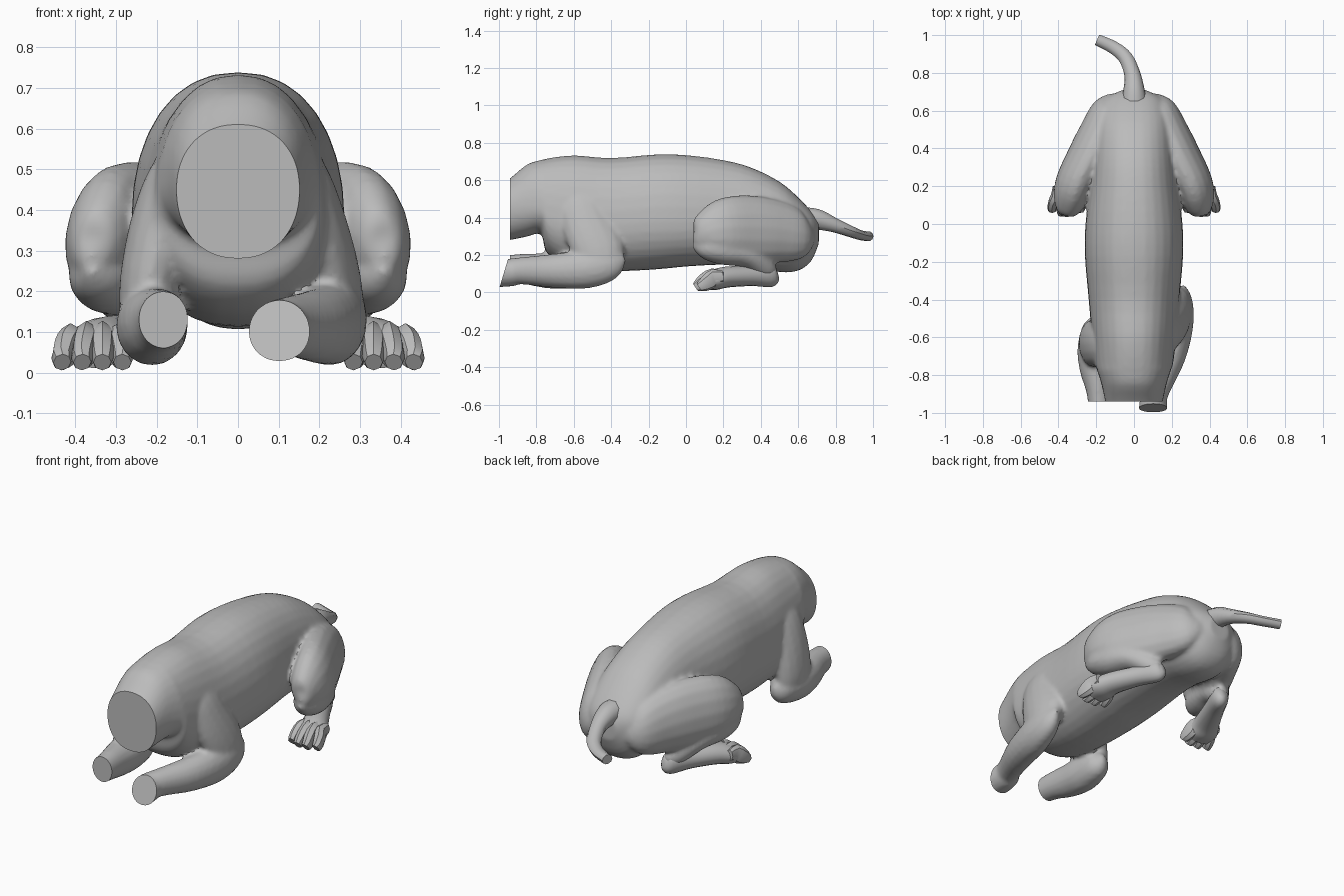
import bpy, bmesh, math
from mathutils import Vector

cube = bpy.data.objects.get("Cube")
if cube:
    bpy.data.objects.remove(cube, do_unlink=True)

GREY = (0.5, 0.5, 0.5, 1)
grey = bpy.data.materials.new("plain_grey")
grey.diffuse_color = GREY
grey.use_nodes = True
grey.node_tree.nodes["Principled BSDF"].inputs["Base Color"].default_value = GREY


def smooth_stations(stations, steps):
    """Catmull-Rom interpolation of rows of numbers."""
    s = [Vector(r) for r in stations]
    out = []
    for i in range(len(s) - 1):
        a, b, c, d = s[max(i - 1, 0)], s[i], s[i + 1], s[min(i + 2, len(s) - 1)]
        for k in range(steps):
            t = k / steps
            out.append(0.5 * (2 * b + (c - a) * t + (2 * a - 5 * b + 4 * c - d) * t * t
                              + (3 * b - a - 3 * c + d) * t ** 3))
    return out + [s[-1]]


def select_only(objects):
    bpy.ops.object.select_all(action='DESELECT')
    for ob in objects:
        ob.select_set(True)
    bpy.context.view_layer.objects.active = objects[0]


def skin(name, rings):
    """Bridge rings of points into a closed, smooth shaded object."""
    bm = bmesh.new()
    loops = [[bm.verts.new(p) for p in ring] for ring in rings]
    n = len(loops[0])
    for a, b in zip(loops, loops[1:]):
        for i in range(n):
            j = (i + 1) % n
            bm.faces.new((a[i], a[j], b[j], b[i]))
    bm.faces.new(loops[0][::-1])
    bm.faces.new(loops[-1])
    bmesh.ops.recalc_face_normals(bm, faces=bm.faces)
    mesh = bpy.data.meshes.new(name)
    bm.to_mesh(mesh)
    bm.free()
    mesh.materials.append(grey)
    ob = bpy.data.objects.new(name, mesh)
    bpy.context.collection.objects.link(ob)
    select_only([ob])
    bpy.ops.object.shade_smooth_by_angle(angle=math.radians(40))
    return ob


def tube(name, stations, up=(0, 0, 1), sides=16, steps=4, mirror=1):
    """Limb through rows of x, y, z, sideways radius, upward radius."""
    st = smooth_stations([(r[0] * mirror,) + tuple(r[1:]) for r in stations], steps)
    up = Vector((up[0] * mirror, up[1], up[2]))
    pts = [Vector(s[:3]) for s in st]
    rings = []
    for i, s in enumerate(st):
        t = (pts[min(i + 1, len(pts) - 1)] - pts[max(i - 1, 0)]).normalized()
        side = t.cross(up).normalized()
        top = side.cross(t)
        ra, rb = max(s[3], 0.004), max(s[4], 0.004)
        rings.append([pts[i] + side * ra * math.cos(a) + top * rb * math.sin(a)
                      for a in (2 * math.pi * k / sides for k in range(sides))])
    return skin(name, rings)


# Torso and neck: y, half width, widest height, bottom, top
torso = [
    (-0.99, 0.140, 0.45, 0.275, 0.580), (-0.94, 0.152, 0.45, 0.280, 0.610),
    (-0.85, 0.172, 0.46, 0.298, 0.684), (-0.775, 0.195, 0.45, 0.312, 0.708),
    (-0.75, 0.205, 0.41, 0.220, 0.714), (-0.68, 0.215, 0.38, 0.160, 0.726),
    (-0.58, 0.225, 0.36, 0.130, 0.732), (-0.40, 0.240, 0.36, 0.113, 0.718),
    (-0.17, 0.260, 0.38, 0.122, 0.737), (0.00, 0.257, 0.38, 0.138, 0.734),
    (0.20, 0.232, 0.38, 0.148, 0.707), (0.35, 0.217, 0.38, 0.138, 0.667),
    (0.50, 0.205, 0.36, 0.108, 0.592), (0.60, 0.185, 0.33, 0.116, 0.508),
    (0.67, 0.140, 0.33, 0.168, 0.433), (0.710, 0.060, 0.32, 0.260, 0.380),
]
rings = []
for y, w, mid, low, high in smooth_stations(torso, 3):
    ring = []
    for k in range(32):
        a = 2 * math.pi * k / 32
        c, s = math.cos(a), math.sin(a)
        ring.append((w * math.copysign(abs(c) ** 0.88, c), y,
                     mid + math.copysign(abs(s) ** 0.95, s) * ((high - mid) if s > 0 else (mid - low))))
    rings.append(ring)
parts = [skin("body", rings)]

# Left front leg, reaching forward
parts += [
    tube("left_upper_arm", [(0.10, -0.60, 0.59, 0.01, 0.01), (0.145, -0.57, 0.50, 0.065, 0.12),
                            (0.185, -0.53, 0.37, 0.080, 0.140), (0.232, -0.465, 0.22, 0.072, 0.138),
                            (0.25, -0.47, 0.11, 0.055, 0.10), (0.25, -0.48, 0.04, 0.01, 0.02)],
         up=(0, 1, 0)),
    tube("left_forearm", [(0.26, -0.33, 0.19, 0.01, 0.02), (0.253, -0.40, 0.155, 0.057, 0.085),
                          (0.235, -0.53, 0.125, 0.080, 0.104), (0.195, -0.70, 0.115, 0.079, 0.092),
                          (0.125, -0.88, 0.115, 0.064, 0.073), (0.103, -0.94, 0.106, 0.074, 0.075),
                          (0.103, -1.04, 0.098, 0.080, 0.073)]),
]

# Right front leg, tucked further under the chest
parts += [
    tube("right_upper_arm", [(-0.10, -0.64, 0.59, 0.01, 0.01), (-0.145, -0.63, 0.50, 0.063, 0.11),
                             (-0.185, -0.63, 0.37, 0.078, 0.125), (-0.218, -0.63, 0.21, 0.074, 0.125),
                             (-0.22, -0.62, 0.11, 0.060, 0.10), (-0.22, -0.62, 0.04, 0.01, 0.02)],
         up=(0, 1, 0)),
    tube("right_forearm", [(-0.20, -0.49, 0.14, 0.01, 0.02), (-0.205, -0.54, 0.125, 0.065, 0.080),
                           (-0.212, -0.66, 0.115, 0.088, 0.097), (-0.205, -0.77, 0.118, 0.082, 0.092),
                           (-0.188, -0.88, 0.128, 0.066, 0.078), (-0.180, -0.99, 0.132, 0.058, 0.066)]),
]

# Folded hind legs: haunch, then a broad shin running back to the heel
for m in (1, -1):
    parts.append(tube("thigh", [
        (0.10, 0.68, 0.31, 0.02, 0.04), (0.140, 0.61, 0.305, 0.080, 0.130),
        (0.190, 0.48, 0.325, 0.102, 0.172), (0.257, 0.34, 0.335, 0.104, 0.186),
        (0.320, 0.21, 0.335, 0.098, 0.172), (0.345, 0.11, 0.315, 0.080, 0.125),
        (0.36, 0.055, 0.30, 0.045, 0.070), (0.363, 0.037, 0.30, 0.01, 0.01)],
        up=(-0.15, 0, 1), mirror=m))
    parts.append(tube("shin", [
        (0.36, 0.05, 0.28, 0.02, 0.04), (0.345, 0.11, 0.25, 0.070, 0.072),
        (0.325, 0.20, 0.225, 0.085, 0.078), (0.285, 0.32, 0.195, 0.078, 0.064),
        (0.235, 0.43, 0.125, 0.050, 0.055), (0.215, 0.47, 0.09, 0.02, 0.03)], mirror=m))

# Fuse torso and legs into one softly blended body
select_only(parts)
bpy.ops.object.join()
body = parts[0]
remesh = body.modifiers.new("fuse", 'REMESH')
remesh.mode = 'VOXEL'
remesh.voxel_size = 0.012
blend = body.modifiers.new("blend", 'SMOOTH')
blend.factor = 0.5
blend.iterations = 5
for name in ("fuse", "blend"):
    bpy.ops.object.modifier_apply(modifier=name)

# Flat cuts: neck and right front leg, then the longer, slanted left front leg
bm = bmesh.new()
bm.from_mesh(body.data)
for point, normal, is_left_leg in (((0, -0.94, 0), (0, -1, 0), False),
                                   ((0, -0.975, 0.1), (0, -1, 0.3), True)):
    faces = []
    for f in bm.faces:
        c = f.calc_center_median()
        if c.y < -0.8 and (c.x > 0 and c.z < 0.24) == is_left_leg:
            faces.append(f)
    edges = {e for f in faces for e in f.edges}
    verts = {v for f in faces for v in f.verts}
    bmesh.ops.bisect_plane(bm, geom=faces + list(edges) + list(verts), plane_co=point,
                           plane_no=normal, clear_outer=True)
bmesh.ops.holes_fill(bm, edges=[e for e in bm.edges if e.is_boundary], sides=0)
bmesh.ops.recalc_face_normals(bm, faces=bm.faces)
bm.to_mesh(body.data)
bm.free()
bpy.ops.object.shade_smooth_by_angle(angle=math.radians(40))

# Tail, curving to one side with a blunt tip
tube("tail", [(0, 0.60, 0.40, 0.075, 0.06), (0, 0.70, 0.39, 0.058, 0.058),
              (-0.008, 0.79, 0.36, 0.043, 0.040), (-0.045, 0.88, 0.325, 0.038, 0.030),
              (-0.11, 0.935, 0.305, 0.034, 0.026), (-0.195, 0.975, 0.30, 0.030, 0.027)], sides=10)

for word, m in (("left", 1), ("right", -1)):
    # Hind feet, flat on the ground with the heels turned in
    tube(word + "_hind_foot", [(0.205, 0.49, 0.095, 0.015, 0.025), (0.215, 0.46, 0.09, 0.044, 0.060),
                               (0.265, 0.35, 0.088, 0.054, 0.054), (0.325, 0.22, 0.082, 0.068, 0.056),
                               (0.350, 0.15, 0.065, 0.085, 0.054), (0.357, 0.10, 0.045, 0.075, 0.036)],
         mirror=m)
    # Four splayed toes with blunt tips
    for i in range(4):
        f = (i - 1.5) / 1.5
        x = 0.352 + 0.058 * f
        end = 0.358 + 0.074 * f
        tip = 0.042 + 0.03 * abs(f)
        tube(f"{word}_toe_{i + 1}", [(x, 0.20, 0.085, 0.02, 0.03),
                                     (x, 0.15, 0.080, 0.030, 0.052 - 0.008 * abs(f)),
                                     ((x + end) / 2, tip + 0.05, 0.058, 0.031, 0.046),
                                     (end, tip + 0.015, 0.036, 0.027, 0.034),
                                     (end, tip, 0.026, 0.022, 0.024)],
             sides=8, steps=2, mirror=m)
